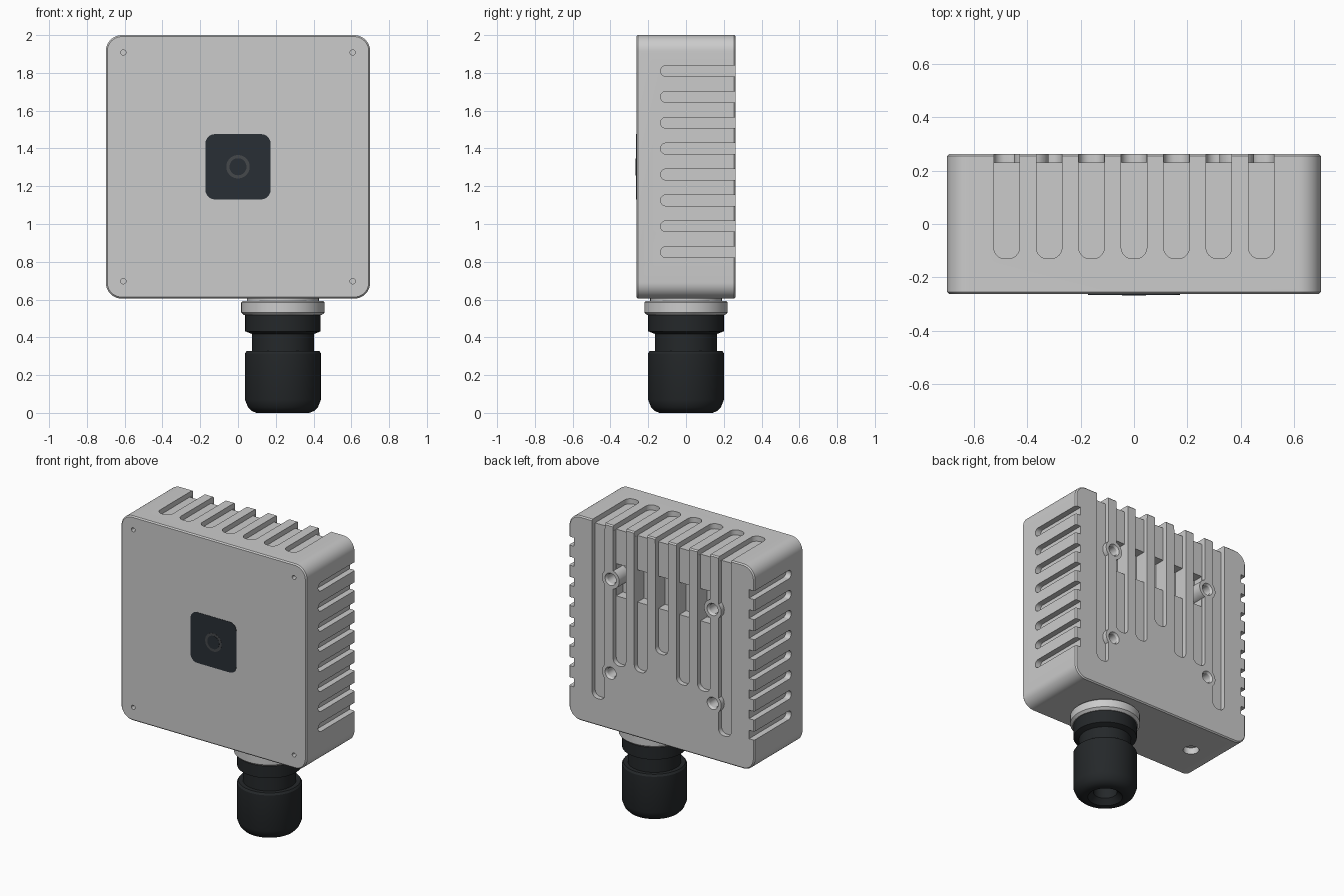
import bpy, bmesh, math

if "Cube" in bpy.data.objects:
    bpy.data.objects.remove(bpy.data.objects["Cube"])


def rrect(w, h, r, seg=10):
    """Rounded rectangle outline; a circle when w = h = 2r."""
    pts = []
    for k, (sx, sy) in enumerate([(1, 1), (-1, 1), (-1, -1), (1, -1)]):
        for i in range(seg + 1):
            a = math.radians(90 * (k + i / seg))
            pts.append((sx * (w / 2 - r) + r * math.cos(a), sy * (h / 2 - r) + r * math.sin(a)))
    return pts


def loft(bm, axis, c, w, h, r, sections, seg=10):
    """Stack rounded rectangles along an axis; sections are (depth, inset)."""
    rings = []
    for d, ins in sections:
        ring = []
        for u, v in rrect(w - 2 * ins, h - 2 * ins, max(r - ins, 0.0001), seg):
            u, v = u + c[0], v + c[1]
            ring.append(bm.verts.new({'x': (d, u, v), 'y': (u, d, v), 'z': (u, v, d)}[axis]))
        rings.append(ring)
    n = len(rings[0])
    for a, b in zip(rings, rings[1:]):
        for i in range(n):
            bm.faces.new((a[i], a[(i + 1) % n], b[(i + 1) % n], b[i]))
    bm.faces.new(rings[0])
    bm.faces.new(rings[-1])


def span(bm, axis, u0, u1, v0, v1, r, d0, d1):
    loft(bm, axis, ((u0 + u1) / 2, (v0 + v1) / 2), u1 - u0, v1 - v0, r, [(d0, 0), (d1, 0)])


def disc(bm, axis, c, profile, seg=12):
    """Turned shape; profile is (depth, radius)."""
    R = max(p[1] for p in profile)
    loft(bm, axis, c, 2 * R, 2 * R, R, [(d, R - q) for d, q in profile], seg)


def finish(name, bm, color=None):
    bmesh.ops.remove_doubles(bm, verts=bm.verts, dist=1e-5)
    bmesh.ops.recalc_face_normals(bm, faces=bm.faces)
    me = bpy.data.meshes.new(name)
    bm.to_mesh(me)
    bm.free()
    ob = bpy.data.objects.new(name, me)
    bpy.context.collection.objects.link(ob)
    if color:
        mat = bpy.data.materials.new(name + "_colour")
        mat.diffuse_color = (*color, 1)
        mat.use_nodes = True
        mat.node_tree.nodes["Principled BSDF"].inputs["Base Color"].default_value = mat.diffuse_color
        me.materials.append(mat)
    smooth(ob)
    return ob


def activate(ob):
    bpy.ops.object.select_all(action='DESELECT')
    ob.select_set(True)
    bpy.context.view_layer.objects.active = ob


def smooth(ob):
    activate(ob)
    bpy.ops.object.shade_smooth_by_angle(angle=math.radians(30))


def cut(ob, cutter, keep=False):
    activate(ob)
    m = ob.modifiers.new("cut", 'BOOLEAN')
    m.operation, m.solver, m.object = 'DIFFERENCE', 'EXACT', cutter
    bpy.ops.object.modifier_apply(modifier=m.name)
    if not keep:
        bpy.data.objects.remove(cutter)


# housing block with small chamfers front and back
bm = bmesh.new()
loft(bm, 'y', (0, 1.3025), 1.4, 1.395, 0.085,
     [(-0.263, 0.008), (-0.255, 0), (0.255, 0), (0.263, 0.008)])
housing = finish("housing", bm)

# cooling slots on both sides
bm = bmesh.new()
for i in range(8):
    z = 0.851 + 0.137 * i
    for s in (-1, 1):
        span(bm, 'x', -0.135, 0.4, z - 0.029, z + 0.029, 0.029, s * 0.66, s * 0.8)
cut(housing, finish("side_slot_cutter", bm))

# cooling slots on top
slot_x = [0.159 * (i - 3) for i in range(7)]
bm = bmesh.new()
for x in slot_x:
    span(bm, 'z', x - 0.048, x + 0.048, -0.13, 0.4, 0.042, 1.965, 2.1)
cut(housing, finish("top_slot_cutter", bm))

# back grooves and their deeper pockets, leaving the screw bosses standing
boss_pos = [(x, z) for x in (-0.385, 0.385) for z in (0.99, 1.63)]
bm = bmesh.new()
for p in boss_pos:
    disc(bm, 'y', p, [(0.0, 0.065), (0.5, 0.065)])
boss = finish("boss_shape", bm)
boss.hide_render = True
bm = bmesh.new()
for x, z in zip(slot_x, (0.79, 1.055, 1.055, 1.22, 1.055, 1.055, 0.79)):
    span(bm, 'y', x - 0.0475, x + 0.0475, z, 2.3, 0.04, 0.23, 0.4)
grooves = finish("groove_cutter", bm)
bm = bmesh.new()
for x in slot_x[1:6]:
    span(bm, 'y', x - 0.047, x + 0.047, 1.51, 1.73, 0.004, 0.16, 0.35)
pockets = finish("pocket_cutter", bm)
for c in (grooves, pockets):
    cut(c, boss, keep=True)
    cut(housing, c)
bpy.data.objects.remove(boss)

# boss holes, front screw holes and the vent hole underneath
bm = bmesh.new()
for p in boss_pos:
    disc(bm, 'y', p, [(0.12, 0.033), (0.25, 0.033), (0.28, 0.053)])
for x in (-0.607, 0.607):
    for z in (0.697, 1.908):
        disc(bm, 'y', (x, z), [(-0.3, 0.014), (-0.2, 0.014)])
disc(bm, 'z', (-0.47, 0), [(0.5, 0.05), (0.65, 0.05)])
cut(housing, finish("hole_cutter", bm))
smooth(housing)

# dark camera window with lens ring
bm = bmesh.new()
loft(bm, 'y', (0, 1.303), 0.345, 0.345, 0.05, [(-0.25, 0), (-0.265, 0)])
finish("window", bm, (0.022, 0.028, 0.036))
bm = bmesh.new()
disc(bm, 'y', (0, 1.303), [(-0.26, 0.062), (-0.266, 0.062)])
finish("lens_ring", bm, (0.06, 0.065, 0.07))
bm = bmesh.new()
disc(bm, 'y', (0, 1.303), [(-0.26, 0.045), (-0.267, 0.045)])
finish("lens", bm, (0.022, 0.028, 0.036))

# cable gland: light collar, then the black body and nut with a cable hole
G = (0.238, 0)
bm = bmesh.new()
disc(bm, 'z', G, [(0.61, 0.19), (0.592, 0.19), (0.592, 0.214), (0.585, 0.221),
                  (0.532, 0.221), (0.517, 0.205), (0.517, 0.15)])
finish("gland_collar", bm, (0.6, 0.61, 0.62))
bm = bmesh.new()
disc(bm, 'z', G, [(0.53, 0.2), (0.432, 0.2), (0.418, 0.165), (0.328, 0.165), (0.328, 0.192),
                  (0.315, 0.201), (0.07, 0.201), (0.03, 0.185), (0.01, 0.165), (0.0, 0.14),
                  (0.0, 0.11), (0.035, 0.075), (0.12, 0.075)])
finish("gland_body", bm, (0.018, 0.021, 0.023))
